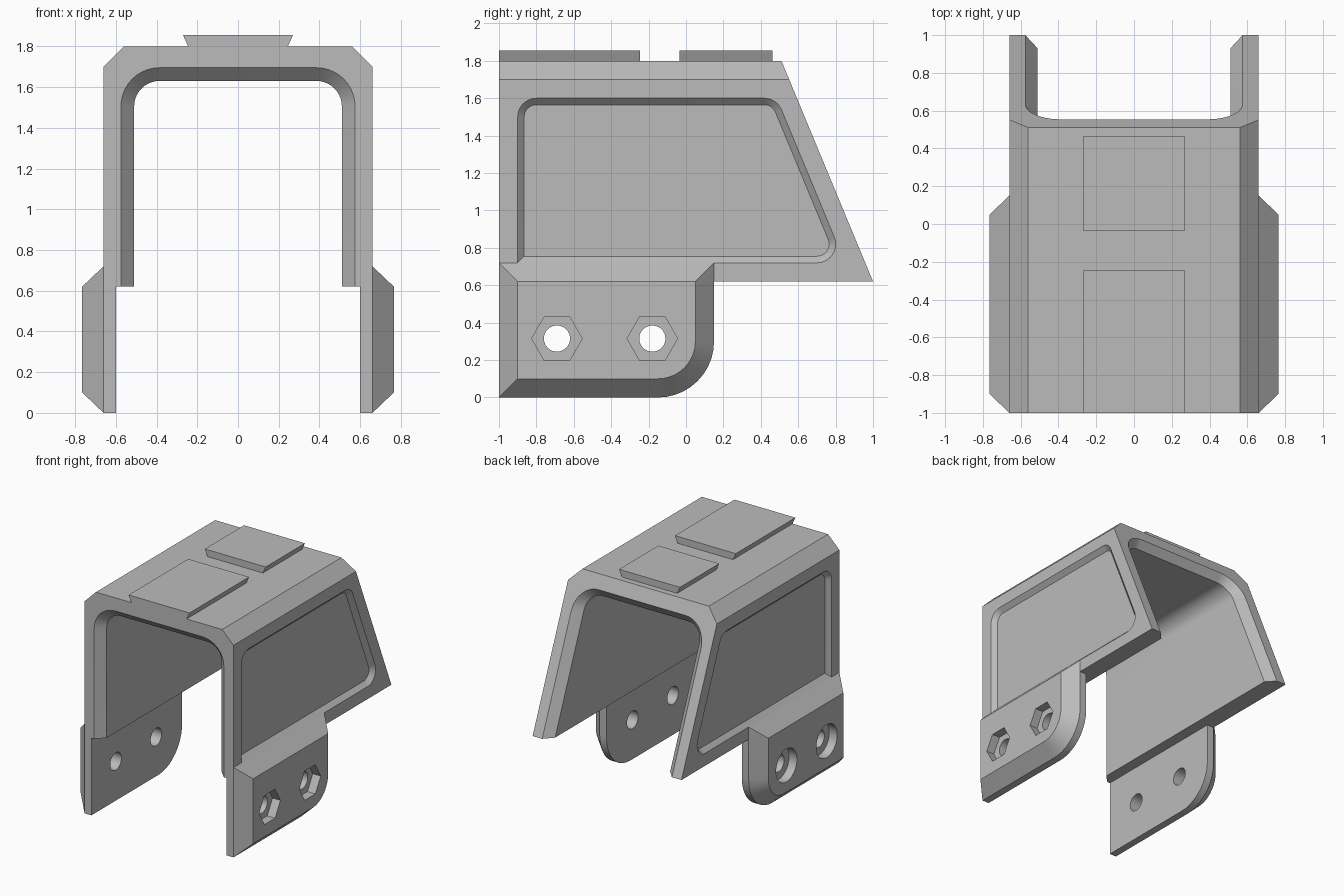
import bpy, bmesh
from math import sin, cos, atan, radians, sqrt, pi

cube = bpy.data.objects.get("Cube")
if cube:
    bpy.data.objects.remove(cube)

grey = bpy.data.materials.new("plain grey")
grey.use_nodes = True
grey.diffuse_color = (0.5, 0.5, 0.5, 1)
grey.node_tree.nodes["Principled BSDF"].inputs["Base Color"].default_value = (0.5, 0.5, 0.5, 1)

SLOPE = 0.415                      # rake of the back face
STRETCH = sqrt(1 + SLOPE ** 2)


def back_y(z):
    return 1 - SLOPE * (z - 0.62)


def arc(cu, cv, r, start, end, steps=10):
    """Points of an arc in a plane, angles in degrees."""
    angles = [radians(start + (end - start) * i / steps) for i in range(steps + 1)]
    return [(cu + r * cos(a), cv + r * sin(a)) for a in angles]


def loft(name, loops):
    """Closed solid through matching loops of 3D points."""
    bm = bmesh.new()
    rings = [[bm.verts.new(p) for p in loop] for loop in loops]
    for a, b in zip(rings, rings[1:]):
        for i in range(len(a)):
            j = (i + 1) % len(a)
            bm.faces.new((a[i], a[j], b[j], b[i]))
    bm.faces.new(rings[0])
    bm.faces.new(rings[-1])
    bmesh.ops.recalc_face_normals(bm, faces=bm.faces)
    mesh = bpy.data.meshes.new(name)
    bm.to_mesh(mesh)
    bm.free()
    obj = bpy.data.objects.new(name, mesh)
    mesh.materials.append(grey)
    bpy.context.collection.objects.link(obj)
    return obj


def activate(obj):
    bpy.ops.object.select_all(action='DESELECT')
    obj.select_set(True)
    bpy.context.view_layer.objects.active = obj


def cut(obj, cutter):
    cutter.hide_render = True
    mod = obj.modifiers.new("cut", 'BOOLEAN')
    mod.operation = 'DIFFERENCE'
    mod.solver = 'EXACT'
    mod.object = cutter
    activate(obj)
    bpy.ops.object.modifier_apply(modifier=mod.name)
    bpy.data.objects.remove(cutter)


def smooth(obj):
    activate(obj)
    bpy.ops.object.shade_smooth_by_angle(angle=radians(20))


# Shell: bevelled block with a raked back
half = [(0.66, 0.62), (0.66, 1.70), (0.56, 1.80)]
outer = half + [(-x, z) for x, z in reversed(half)]
shell = loft("shell", [[(x, -1, z) for x, z in outer],
                       [(x, back_y(z), z) for x, z in outer]])


# Tunnel through the shell, flared at both mouths
def tunnel(grow):
    side = [(0.51 + grow, 0.4)] + arc(0.385, 1.505, 0.125 + grow, 0, 90)
    return side + [(-x, z) for x, z in reversed(side)]


wide, flare = 0.085, 0.065
cut(shell, loft("tunnel_cutter", [
    [(x, -1 + flare - wide, z) for x, z in tunnel(wide)],
    [(x, -1 + flare, z) for x, z in tunnel(0)],
    [(x, back_y(z) - flare * STRETCH, z) for x, z in tunnel(0)],
    [(x, back_y(z) + (wide - flare) * STRETCH, z) for x, z in tunnel(wide)]]))


# Sunken side panels with sloping rims
def panel(inset):
    r = 0.2 - inset
    tilt = atan(SLOPE) * 180 / pi
    edge = 0.2 * STRETCH
    return ([(-1 + inset, 0.62 + inset)]
            + arc(-0.8, 1.5, r, 180, 90)
            + arc(back_y(1.5) - edge, 1.5, r, 90, tilt)
            + arc(back_y(0.82) - edge, 0.82, r, tilt, -90))


for s in (1, -1):
    cut(shell, loft("panel_cutter", [
        [(s * 0.625, y, z) for y, z in panel(0.135)],
        [(s * 0.68, y, z) for y, z in panel(0.08)]]))
smooth(shell)


# Mounting lugs: bevelled plates with one round corner
def lug_outline(inset):
    return ([(-1 + inset, 0.72 - inset), (-1 + inset, inset)]
            + arc(-0.15, 0.3, 0.3 - inset, -90, 0)
            + [(0.15 - inset, 0.72 - inset)])


def bore(name, s, y, r, sides, x0, x1):
    ring = arc(y, 0.315, r, 0, 360, sides)[:-1]
    return loft(name, [[(s * x, u, z) for u, z in ring] for x in (x0, x1)])


# Hexagonal nut pockets on the left, round bolt pockets on the right
for s, side, sides, radius in ((1, "left", 6, 0.135), (-1, "right", 40, 0.132)):
    lug = loft(side + "_lug", [
        [(s * x, y, z) for y, z in lug_outline(inset)]
        for x, inset in ((0.6, 0), (0.66, 0), (0.765, 0.1))])
    for y in (-0.69, -0.18):
        cut(lug, bore("hole_cutter", s, y, 0.07, 32, 0.5, 0.9))
        cut(lug, bore("pocket_cutter", s, y, radius, sides, 0.695, 0.9))
    smooth(lug)

# Dovetail rails on the roof
rail = [(-0.245, 1.80), (0.245, 1.80), (0.27, 1.855), (-0.27, 1.855)]
for name, y0, y1 in (("front_rail", -1, -0.245), ("back_rail", -0.035, 0.462)):
    loft(name, [[(x, y, z) for x, z in rail] for y in (y0, y1)])
